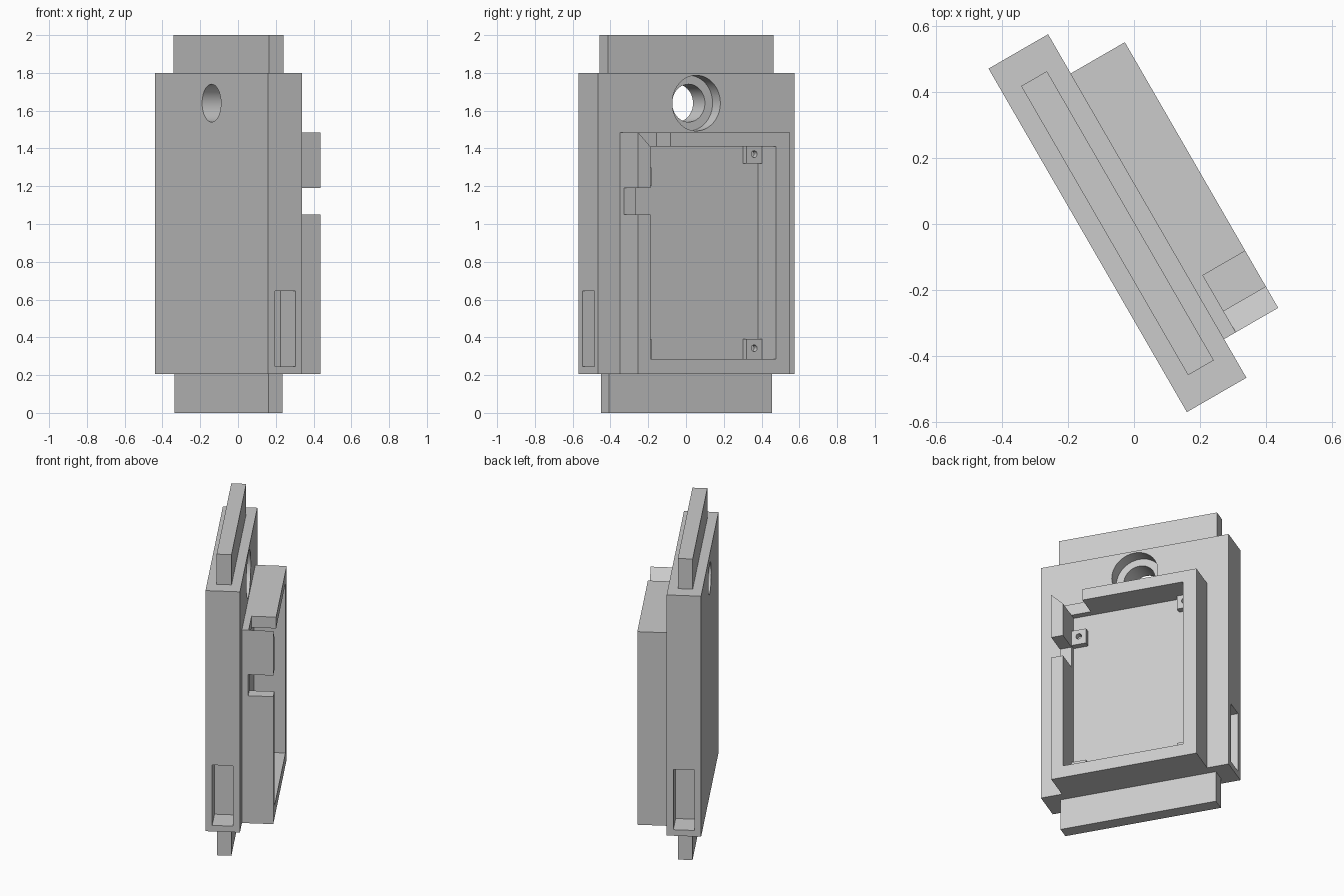
import bpy, bmesh, math
from mathutils import Matrix

cube = bpy.data.objects.get("Cube")
if cube:
    bpy.data.objects.remove(cube, do_unlink=True)

# One grey material
grey = bpy.data.materials.new("plain grey")
grey.use_nodes = True
colour = (0.6, 0.6, 0.6, 1)
grey.diffuse_color = colour
grey.node_tree.nodes["Principled BSDF"].inputs["Base Color"].default_value = colour

# Local frame: u along the plate width, v through its thickness, z up
FRAME = Matrix.Translation((-0.05, 0.0025, 0)) @ Matrix.Rotation(math.radians(-60), 4, 'Z')


def prism(name, profile, v0, v1):
    """Extrude a (u, z) profile from v0 to v1."""
    bm = bmesh.new()
    face = bm.faces.new([bm.verts.new((u, v0, z)) for u, z in profile])
    moved = bmesh.ops.extrude_face_region(bm, geom=[face])["geom"]
    bmesh.ops.translate(bm, vec=(0, v1 - v0, 0),
                        verts=[g for g in moved if isinstance(g, bmesh.types.BMVert)])
    bmesh.ops.recalc_face_normals(bm, faces=bm.faces)
    mesh = bpy.data.meshes.new(name)
    bm.to_mesh(mesh)
    bm.free()
    mesh.materials.append(grey)
    ob = bpy.data.objects.new(name, mesh)
    bpy.context.collection.objects.link(ob)
    ob.matrix_world = FRAME
    return ob


def rect(u0, u1, z0, z1):
    return [(u0, z0), (u1, z0), (u1, z1), (u0, z1)]


def circle(u, z, r, n=64):
    return [(u + r * math.cos(math.tau * i / n), z + r * math.sin(math.tau * i / n))
            for i in range(n)]


def cut(ob, *cutters):
    """Subtract the cutters, apply, and remove them."""
    bpy.ops.object.select_all(action='DESELECT')
    bpy.context.view_layer.objects.active = ob
    ob.select_set(True)
    for c in cutters:
        c.hide_render = True
        mod = ob.modifiers.new("cut", 'BOOLEAN')
        mod.operation = 'DIFFERENCE'
        mod.solver = 'EXACT'
        mod.object = c
        bpy.ops.object.modifier_apply(modifier=mod.name)
        bpy.data.objects.remove(c, do_unlink=True)
    bpy.ops.object.shade_smooth_by_angle(angle=math.radians(30))


# Main plate with stepped round hole and a pocket in each end
plate = prism("plate", rect(-0.6, 0.6, 0.205, 1.8), -0.104, 0.104)
cut(plate,
    prism("through_hole_cutter", circle(0, 1.64, 0.1), -0.2, 0.2),
    prism("counterbore_cutter", circle(0, 1.64, 0.147), 0.022, 0.2),
    prism("left_pocket_cutter", rect(0.44, 0.7, 0.245, 0.645), -0.0635, 0.0635),
    prism("right_pocket_cutter", rect(-0.7, -0.44, 0.245, 0.645), -0.0635, 0.0635))

# Thin tabs above and below the plate
prism("top_tab", rect(-0.505, 0.505, 1.8, 2.0), -0.045, 0.045)
prism("bottom_tab", rect(-0.497, 0.497, 0, 0.205), -0.043, 0.043)

# Raised open frame with a side notch and a sloped corner notch
frame = prism("raised_frame", rect(-0.463, 0.465, 0.205, 1.485), 0.104, 0.293)
cut(frame,
    prism("cavity_cutter", rect(-0.378, 0.39, 0.285, 1.41), 0.0, 0.4),
    prism("side_notch_cutter", rect(0.3, 0.6, 1.05, 1.19), 0.142, 0.4),
    prism("corner_notch_cutter",
          [(0.266, 1.36), (0.34, 1.36), (0.54, 1.56), (0.266, 1.56)], 0.145, 0.4))

# Mounting blocks with small screw holes in the cavity corners
for name, u0, u1, z0, z1 in [
        ("upper_right_mount", -0.378, -0.284, 1.32, 1.41),
        ("lower_right_mount", -0.378, -0.284, 0.285, 0.39),
        ("upper_left_mount", 0.298, 0.39, 1.2, 1.3),
        ("lower_left_mount", 0.298, 0.39, 0.285, 0.39)]:
    block = prism(name, rect(u0, u1, z0, z1), 0.104, 0.144)
    hole = circle((u0 + u1) / 2, (z0 + z1) / 2 + 0.005, 0.018, 16)
    cut(block, prism("screw_hole_cutter", hole, 0.11, 0.2))
